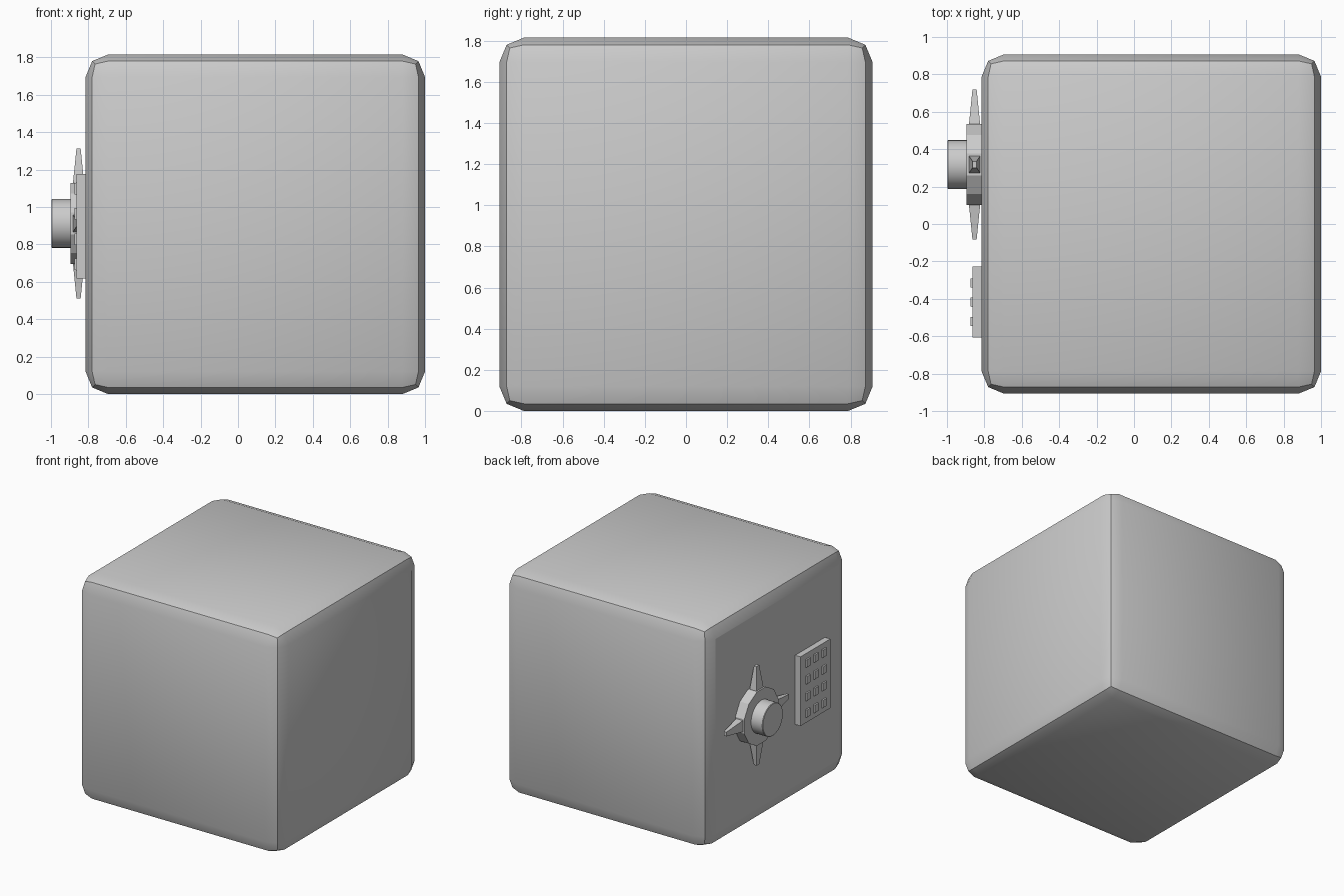
import bpy, bmesh
from math import pi, cos, sin, radians
from mathutils import Matrix, Vector

if "Cube" in bpy.data.objects:
    bpy.data.objects.remove(bpy.data.objects["Cube"])

FACE_X = -0.815


def finish(name, bm, smooth=True):
    bmesh.ops.recalc_face_normals(bm, faces=bm.faces)
    me = bpy.data.meshes.new(name)
    bm.to_mesh(me)
    bm.free()
    ob = bpy.data.objects.new(name, me)
    bpy.context.collection.objects.link(ob)
    if smooth:
        bpy.ops.object.select_all(action='DESELECT')
        ob.select_set(True)
        bpy.context.view_layer.objects.active = ob
        bpy.ops.object.shade_smooth_by_angle(angle=radians(29.5))
    return ob


def box(bm, lo, hi):
    lo, hi = Vector(lo), Vector(hi)
    m = Matrix.Translation((lo + hi) / 2) @ Matrix.Diagonal((*(hi - lo), 1))
    return bmesh.ops.create_cube(bm, size=1, matrix=m)


def drum(bm, x0, x1, r, n, y, z, turn=0):
    """Prism along x between x0 and x1."""
    m = (Matrix.Translation(((x0 + x1) / 2, y, z)) @ Matrix.Rotation(turn, 4, 'X')
         @ Matrix.Rotation(pi / 2, 4, 'Y'))
    bmesh.ops.create_cone(bm, cap_ends=True, segments=n, radius1=r, radius2=r,
                          depth=abs(x1 - x0), matrix=m)


# safe body: cube with two-step rounded edges, flat door side
bm = bmesh.new()
box(bm, (FACE_X, -0.907, 0), (1.0, 0.907, 1.815))
bmesh.ops.bevel(bm, geom=bm.edges[:], offset=0.12, offset_type='OFFSET',
                segments=2, profile=0.5, affect='EDGES')
door = min(bm.faces, key=lambda f: f.calc_center_median().x)
bmesh.ops.inset_region(bm, faces=[door], thickness=0.006)
finish("safe_body", bm)

# handle disc: twelve sides with tapered spokes drawn out of four rim faces
HY, HZ = 0.318, 0.912
bm = bmesh.new()
drum(bm, FACE_X + 0.005, -0.895, 0.217 / cos(pi / 12), 12, HY, HZ, pi / 12)
rim = [f for f in bm.faces if abs(f.normal.x) < 0.1
       and max(abs(f.normal.y), abs(f.normal.z)) > 0.99]
for f in rim:
    out = f.normal.copy()
    bmesh.ops.inset_individual(bm, faces=[f], thickness=0.018)
    top = bmesh.ops.extrude_discrete_faces(bm, faces=[f])['faces'][0]
    c = top.calc_center_median()
    for v in top.verts:
        v.co = c + (v.co - c) * 0.38 + out * 0.183
finish("handle_wheel", bm)

# round hub
bm = bmesh.new()
drum(bm, -0.89, -0.998, 0.131, 32, HY, HZ)
edges = [e for e in bm.edges if all(v.co.x < -0.95 for v in e.verts)]
bmesh.ops.bevel(bm, geom=edges, offset=0.004, offset_type='OFFSET',
                segments=1, profile=0.5, affect='EDGES')
finish("handle_hub", bm)

# keypad plate
bm = bmesh.new()
box(bm, (-0.863, -0.608, 0.617), (FACE_X + 0.005, -0.227, 1.175))
finish("keypad_plate", bm, False)

# keypad buttons, three columns by four rows, slightly tapered
bm = bmesh.new()
for col in range(3):
    for row in range(4):
        y, z = -0.315 - 0.103 * col, 0.693 + 0.135 * row
        vs = box(bm, (-0.874, y - 0.026, z - 0.033), (-0.855, y + 0.026, z + 0.033))['verts']
        for v in vs:
            if v.co.x < -0.87:
                v.co.y = y + (v.co.y - y) * 0.92
                v.co.z = z + (v.co.z - z) * 0.92
finish("keypad_buttons", bm, False)
